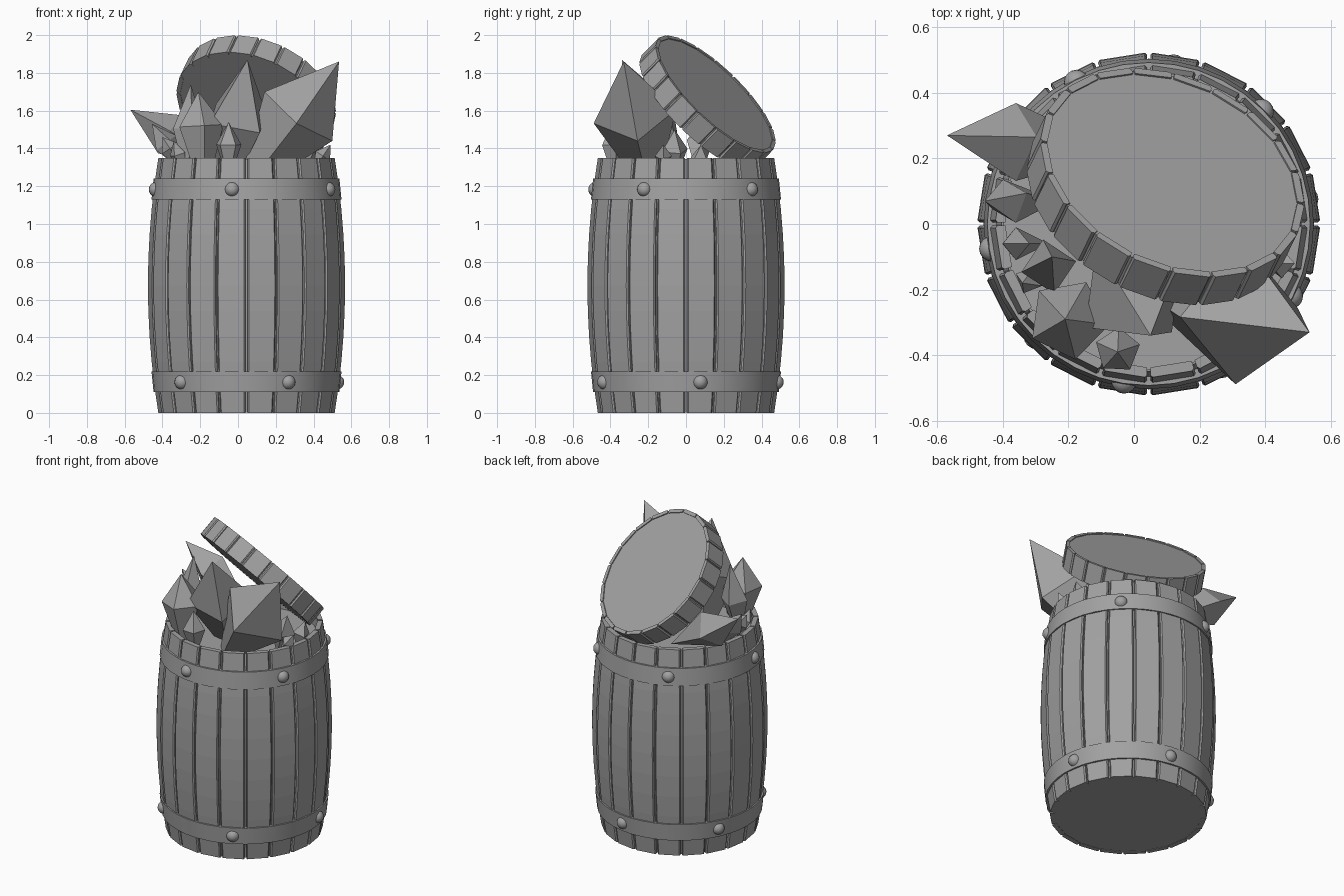
import bpy, bmesh, math
from mathutils import Vector, Matrix

old = bpy.data.objects.get("Cube")
if old:
    bpy.data.objects.remove(old, do_unlink=True)

stone = bpy.data.materials.new("plain grey")
stone.use_nodes = True
GREY = (0.36, 0.36, 0.36, 1)
stone.diffuse_color = GREY
stone.node_tree.nodes["Principled BSDF"].inputs["Base Color"].default_value = GREY

STAVES = 20
STEP = 2 * math.pi / STAVES
HEIGHT = 1.35
AXIS = Matrix.Translation((0.045, 0, 0))


def finish(bm, name, matrix=Matrix(), smooth=False):
    bmesh.ops.remove_doubles(bm, verts=bm.verts, dist=1e-5)
    bmesh.ops.recalc_face_normals(bm, faces=bm.faces)
    bm.transform(matrix)
    mesh = bpy.data.meshes.new(name)
    bm.to_mesh(mesh)
    bm.free()
    mesh.materials.append(stone)
    obj = bpy.data.objects.new(name, mesh)
    bpy.context.collection.objects.link(obj)
    if smooth:
        bpy.ops.object.select_all(action="DESELECT")
        obj.select_set(True)
        bpy.context.view_layer.objects.active = obj
        bpy.ops.object.shade_smooth_by_angle(angle=math.radians(40))
    return obj


def polar(r, angle, z):
    return Vector((r * math.cos(angle), r * math.sin(angle), z))


def lathe(name, profile, segments, matrix, closed=False, smooth=False):
    """Spin a (radius, height) profile about z."""
    bm = bmesh.new()
    verts = [bm.verts.new((r, 0, z)) for r, z in profile]
    pairs = list(zip(verts, verts[1:]))
    if closed:
        pairs.append((verts[-1], verts[0]))
    edges = [bm.edges.new(p) for p in pairs]
    bmesh.ops.spin(bm, geom=verts + edges, cent=(0, 0, 0), axis=(0, 0, 1),
                   angle=2 * math.pi, steps=segments, use_merge=False)
    return finish(bm, name, matrix, smooth)


def stave_ring(name, profile, depth, gap, matrix):
    """Ring of flat boards with chamfered outer edges."""
    bm = bmesh.new()
    bevel = 0.007
    for i in range(STAVES):
        mid = (i + 0.5) * STEP
        loops = []
        for r, z in profile:
            half = STEP / 2 - gap / r
            inner = half - bevel / r
            section = [(r - depth, -half), (r - bevel, -half), (r, -inner),
                       (r, inner), (r - bevel, half), (r - depth, half)]
            loops.append([bm.verts.new(polar(q, mid + a, z)) for q, a in section])
        for low, high in zip(loops, loops[1:]):
            for j in range(len(low)):
                k = (j + 1) % len(low)
                bm.faces.new((low[j], low[k], high[k], high[j]))
        bm.faces.new(loops[0])
        bm.faces.new(loops[-1])
    return finish(bm, name, matrix)


def bulge(z):
    return 0.467 + 0.055 * (1 - (2 * z / HEIGHT - 1) ** 2)


# Barrel boards, and the core behind them that carries the floor and filling
heights = [HEIGHT * i / 10 for i in range(11)]
stave_ring("barrel_staves", [(bulge(z), z) for z in heights], 0.03, 0.005, AXIS)
core = [(0, 0.002)] + [(bulge(z) - 0.018, max(z, 0.002)) for z in heights[:-1]]
core += [(0.449, 1.343), (0.442, 1.343), (0.442, 1.25), (0, 1.25)]
lathe("barrel_core", core, STAVES, AXIS)

# Hoops with five rivets each
for label, low, r_low, r_high, start in (("lower", 0.11, 0.492, 0.503, 9),
                                         ("upper", 1.13, 0.503, 0.492, 45)):
    high = low + 0.11
    lathe(label + "_hoop", [(r_low, low), (r_high, high), (r_high - 0.03, high),
                            (r_low - 0.03, low)], 40, AXIS, closed=True, smooth=True)
    bm = bmesh.new()
    for i in range(5):
        spot = polar(0.484, math.radians(start + 72 * i), low + 0.053)
        bmesh.ops.create_uvsphere(bm, u_segments=16, v_segments=10, radius=0.039,
                                  matrix=Matrix.Translation(spot))
    finish(bm, label + "_rivets", AXIS, smooth=True)

# Tilted lid leaning on the back of the rim
normal = Vector((0.32, 0.66, 0.68)).normalized()
LID = Matrix.Translation((0.117, 0.157, 1.688)) @ \
    normal.to_track_quat("Z", "Y").to_matrix().to_4x4()
stave_ring("lid_boards", [(0.424, -0.13), (0.424, 0)], 0.022, 0.004, LID)
lathe("lid_panel", [(0, -0.127), (0.414, -0.127), (0.414, -0.006), (0, -0.006)],
      STAVES, LID)


def crystal(name, tip, centre, radius, tail, roll=0, sides=4):
    """Uneven double pyramid; tail is its buried length relative to the tip."""
    tip, centre = Vector(tip), Vector(centre)
    axis = tip - centre
    turn = axis.to_track_quat("Z", "Y")
    bm = bmesh.new()
    top = bm.verts.new(tip)
    bottom = bm.verts.new(centre - axis * tail)
    ring = []
    for i in range(sides):
        a = math.radians(roll) + 2 * math.pi * i / sides
        ring.append(bm.verts.new(centre + turn @ polar(radius, a, 0)))
    for a, b in zip(ring, ring[1:] + ring[:1]):
        bm.faces.new((a, b, top))
        bm.faces.new((b, a, bottom))
    finish(bm, name)


# Large crystals
crystal("front_left_crystal", (0.535, -0.33, 1.86), (0.32, -0.27, 1.57), 0.222, 1.6, 16)
crystal("front_crystal", (0.05, -0.34, 1.87), (0, -0.2, 1.56), 0.19, 1.5, 20)
crystal("front_right_crystal", (-0.21, -0.29, 1.7), (-0.2, -0.29, 1.52), 0.125, 2.2, 10, 5)
crystal("right_crystal", (-0.57, 0.27, 1.605), (-0.36, 0.25, 1.475), 0.12, 1.5, 10)

# Small crystals around the rim
crystal("inner_right_crystal", (-0.25, -0.1, 1.74), (-0.26, -0.13, 1.5), 0.085, 1.2, 30)
crystal("right_small_crystal", (-0.455, 0.07, 1.53), (-0.38, 0.07, 1.43), 0.07, 2, 20)
crystal("right_tiny_crystal", (-0.4, -0.06, 1.46), (-0.36, -0.06, 1.4), 0.05, 2.5)
crystal("right_lower_crystal", (-0.34, -0.18, 1.44), (-0.32, -0.17, 1.37), 0.045, 2, 40)
crystal("front_small_crystal", (-0.05, -0.39, 1.54), (-0.05, -0.385, 1.42), 0.07, 1.7, 15, 5)
crystal("left_small_crystal", (0.4, -0.06, 1.5), (0.37, -0.06, 1.39), 0.075, 1.5, 25)
crystal("left_tiny_crystal", (0.49, -0.12, 1.42), (0.45, -0.12, 1.36), 0.045, 1.5)
crystal("left_back_crystal", (0.43, 0.08, 1.42), (0.41, 0.07, 1.34), 0.055, 1.2, 30)
